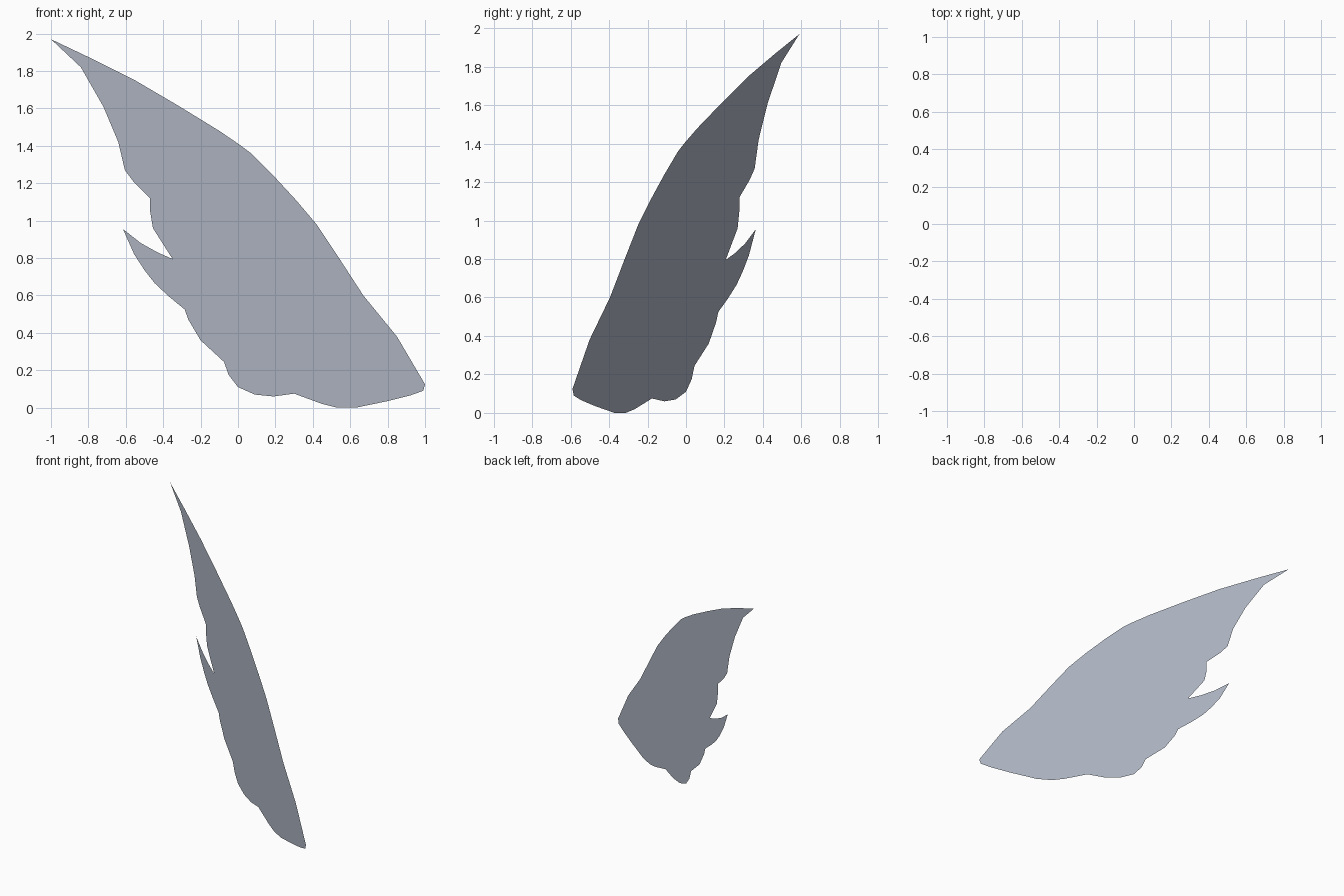
import bpy, bmesh

SLOPE = -0.59  # the flat sheet stands in the vertical plane y = SLOPE * x

# Outline as (x, z), split by edge, clockwise from the upper tip
leading_edge = [(-1, 1.97), (-.79, 1.87), (-.55, 1.75), (-.32, 1.615), (-.1, 1.48),
                (.01, 1.405), (.07, 1.36), (.19, 1.24), (.31, 1.11), (.42, .98),
                (.54, .80), (.67, .60), (.85, .38), (1, .125)]
lower_edge = [(.99, .09), (.92, .065), (.8, .035), (.63, 0), (.53, 0), (.45, .02),
              (.30, .075), (.19, .06), (.09, .07), (0, .11)]
feathered_edge = [(-.05, .175), (-.075, .245), (-.2, .36), (-.265, .47), (-.285, .525),
                  (-.37, .595), (-.445, .665), (-.5, .735), (-.555, .82), (-.615, .955),
                  (-.52, .88), (-.43, .83), (-.35, .795), (-.455, .96), (-.47, 1.05),
                  (-.47, 1.12), (-.56, 1.21), (-.605, 1.27), (-.64, 1.42), (-.72, 1.61),
                  (-.84, 1.82)]

# Wing: one thin sheet filled from the outline
bm = bmesh.new()
verts = [bm.verts.new((x, SLOPE * x, z))
         for x, z in leading_edge + lower_edge + feathered_edge]
bm.faces.new(verts)
bm.normal_update()
bmesh.ops.triangulate(bm, faces=bm.faces[:])
mesh = bpy.data.meshes.new("wing")
bm.to_mesh(mesh)
bm.free()

# Pale blue grey material
mat = bpy.data.materials.new("pale blue grey")
mat.diffuse_color = (0.43, 0.47, 0.55, 1)
mesh.materials.append(mat)

wing = bpy.data.objects.new("wing", mesh)
bpy.context.collection.objects.link(wing)
